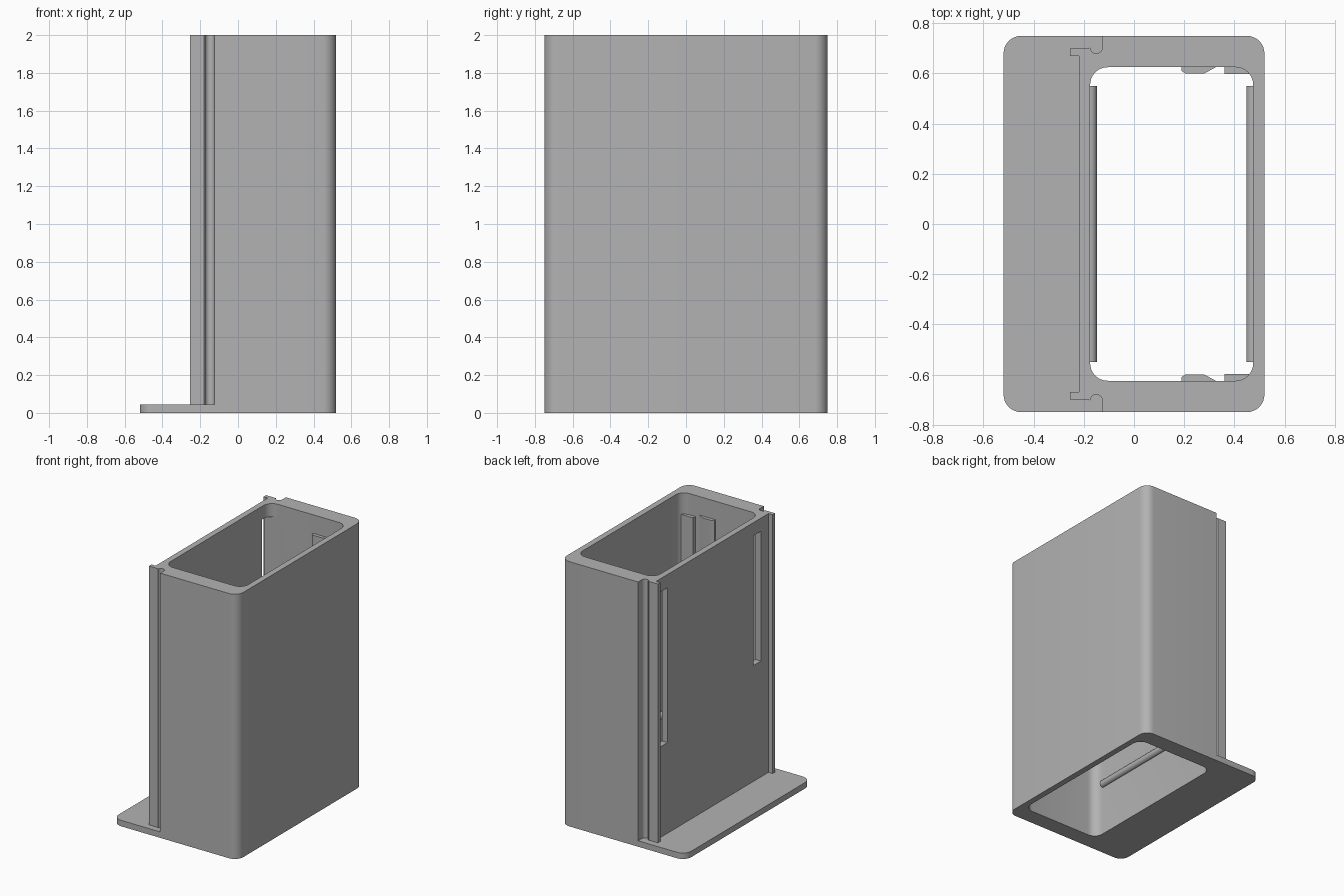
import bpy, bmesh
from math import cos, sin, pi, radians

if "Cube" in bpy.data.objects:
    bpy.data.objects.remove(bpy.data.objects["Cube"])

grey = bpy.data.materials.new("plain grey")
grey.use_nodes = True
grey.diffuse_color = (0.45, 0.45, 0.45, 1)
grey.node_tree.nodes["Principled BSDF"].inputs["Base Color"].default_value = grey.diffuse_color


def arc(cx, cy, r, start, end, n=8):
    """Points along an arc, angles in degrees."""
    steps = [radians(start + (end - start) * i / n) for i in range(n + 1)]
    return [(cx + r * cos(a), cy + r * sin(a)) for a in steps]


def prism(name, outline, z0, z1):
    """Extrude a flat outline from z0 up to z1."""
    bm = bmesh.new()
    face = bm.faces.new([bm.verts.new((x, y, z0)) for x, y in outline])
    new = bmesh.ops.extrude_face_region(bm, geom=[face])["geom"]
    bmesh.ops.translate(bm, vec=(0, 0, z1 - z0),
                        verts=[v for v in new if isinstance(v, bmesh.types.BMVert)])
    bmesh.ops.recalc_face_normals(bm, faces=bm.faces)
    mesh = bpy.data.meshes.new(name)
    bm.to_mesh(mesh)
    bm.free()
    mesh.materials.append(grey)
    ob = bpy.data.objects.new(name, mesh)
    bpy.context.collection.objects.link(ob)
    return ob


def rounded(x0, x1, y, r):
    """Rounded rectangle from x0 to x1, mirrored about y = 0."""
    return (arc(x1 - r, y - r, r, 0, 90) + arc(x0 + r, y - r, r, 90, 180)
            + arc(x0 + r, r - y, r, 180, 270) + arc(x1 - r, r - y, r, 270, 360))


def box(x0, x1, y0, y1):
    return [(x0, y0), (x1, y0), (x1, y1), (x0, y1)]


def activate(ob):
    bpy.ops.object.select_all(action="DESELECT")
    ob.select_set(True)
    bpy.context.view_layer.objects.active = ob


def combine(target, tool, operation):
    """Apply a boolean and remove the tool object."""
    mod = target.modifiers.new("combine", "BOOLEAN")
    mod.operation, mod.object, mod.solver = operation, tool, "EXACT"
    activate(target)
    bpy.ops.object.modifier_apply(modifier=mod.name)
    bpy.data.objects.remove(tool)


# Housing: rounded right side, grooves and rail lips on the left side
half = arc(0.45, 0.68, 0.07, 0, 90)
half += [(-0.125, 0.75), (-0.125, 0.705)]
half += arc(-0.15, 0.705, 0.025, 0, -180)
half += [(-0.18, 0.70), (-0.255, 0.70), (-0.255, 0.67), (-0.22, 0.67)]
housing = prism("housing", half + [(x, -y) for x, y in reversed(half)], 0.02, 2)

# Base plate joined under the housing
combine(housing, prism("base_plate", rounded(-0.52, 0.52, 0.75, 0.07), 0, 0.045), "UNION")

# Through cavity and the two wall slots
combine(housing, prism("cavity", rounded(-0.175, 0.475, 0.625, 0.07), -0.1, 2.1), "DIFFERENCE")
for y, bottom in ((0.58, 0.73), (-0.535, 0.92)):
    combine(housing, prism("slot", box(-0.3, -0.1, y - 0.045, y + 0.045), bottom, 1.9), "DIFFERENCE")
parts = [housing]

# Horizontal retaining ridges on the long inner walls
for side, x in (("right", -0.175), ("left", 0.475)):
    ridge = prism(side + "_ridge", arc(0, 0, 0.027, 0, 360 - 22.5, 15), -0.55, 0.55)
    ridge.rotation_euler.x = pi / 2
    ridge.location = (x, 0, 0.4)
    parts.append(ridge)

# Guide strips on the short inner walls
for side, s in (("front", -1), ("back", 1)):
    bevelled = [(0.19, 0.63), (0.19, 0.61), (0.205, 0.6), (0.28, 0.6), (0.335, 0.63)]
    parts.append(prism(side + "_bevelled_guide", [(x, s * y) for x, y in bevelled], 0.85, 1.86))
    parts.append(prism(side + "_corner_guide", box(0.36, 0.47, s * 0.598, s * 0.63), 0.85, 1.84))

for part in parts:
    activate(part)
    bpy.ops.object.shade_smooth_by_angle(angle=radians(30))
